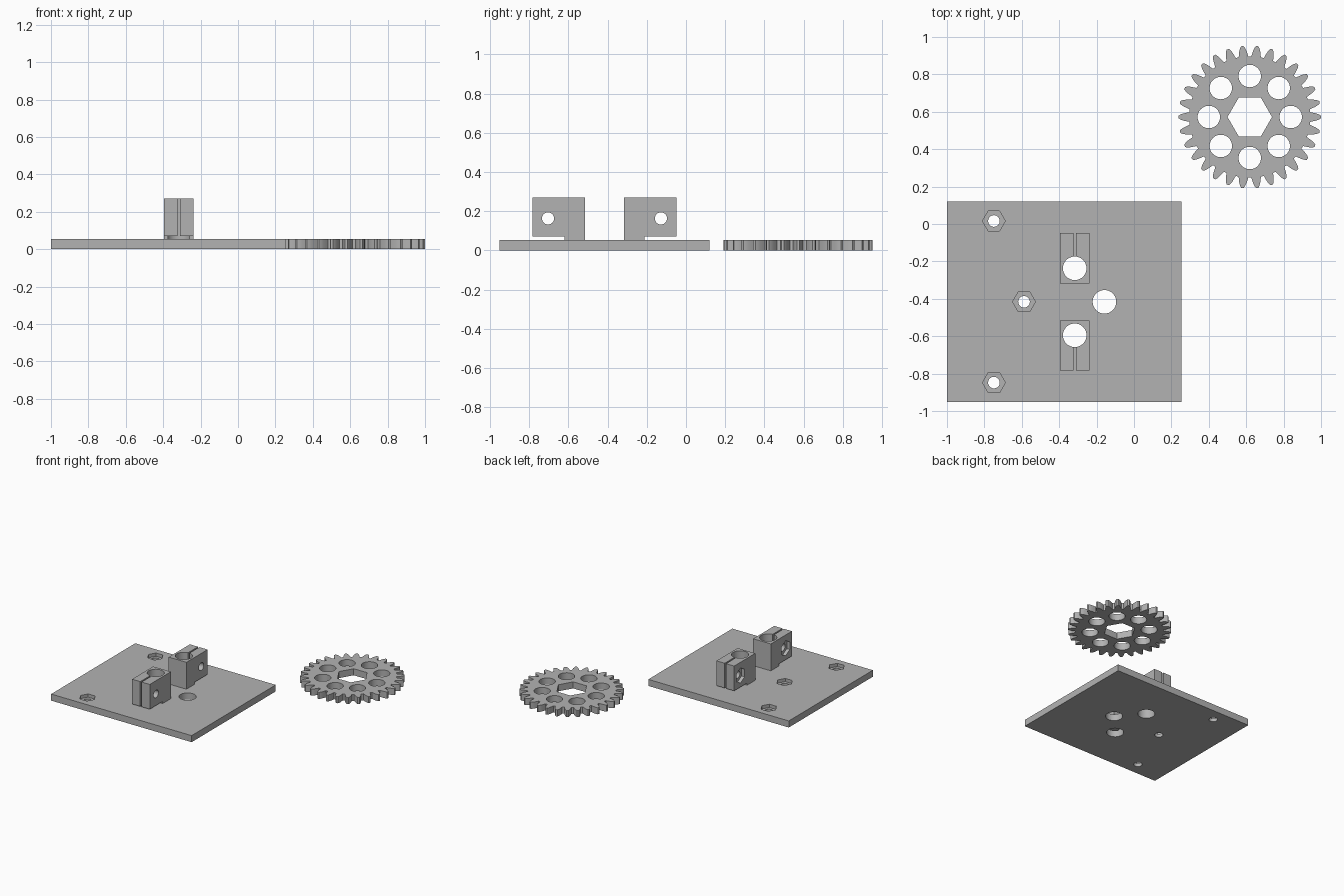
import bpy, bmesh
from math import radians, sin, cos, pi, tau
from mathutils import Matrix, Vector

cube = bpy.data.objects.get("Cube")
if cube:
    bpy.data.objects.remove(cube, do_unlink=True)

grey = bpy.data.materials.new("plain grey")
grey.use_nodes = True
colour = (0.45, 0.45, 0.45, 1)
grey.diffuse_color = colour
grey.node_tree.nodes["Principled BSDF"].inputs["Base Color"].default_value = colour

THICK = 0.053
MID_Y = -0.416      # line the two clamps mirror across
CLAMP_X = -0.317
HOLE_R, BOLT_R, NUT_R = 0.063, 0.031, 0.061


def prism(name, points, offset):
    """Extrude a closed outline of 3D points along an offset."""
    bm = bmesh.new()
    face = bm.faces.new([bm.verts.new(p) for p in points])
    extruded = bmesh.ops.extrude_face_region(bm, geom=[face])["geom"]
    verts = [g for g in extruded if isinstance(g, bmesh.types.BMVert)]
    bmesh.ops.translate(bm, vec=offset, verts=verts)
    bmesh.ops.recalc_face_normals(bm, faces=bm.faces)
    mesh = bpy.data.meshes.new(name)
    bm.to_mesh(mesh)
    bm.free()
    mesh.materials.append(grey)
    obj = bpy.data.objects.new(name, mesh)
    bpy.context.collection.objects.link(obj)
    return obj


def box(name, low, high):
    (x0, y0, z0), (x1, y1, z1) = low, high
    outline = [(x0, y0, z0), (x1, y0, z0), (x1, y1, z0), (x0, y1, z0)]
    return prism(name, outline, (0, 0, z1 - z0))


def rod(start, radius, length, sides=48, axis="Z"):
    """Round or hexagonal cutter running along Z or X from its start."""
    turn = Matrix.Identity(3) if axis == "Z" else Matrix.Rotation(pi / 2, 3, "Y")
    ring = [Vector((radius * cos(tau * i / sides), radius * sin(tau * i / sides), 0))
            for i in range(sides)]
    points = [turn @ p + Vector(start) for p in ring]
    return prism("cutter", points, turn @ Vector((0, 0, length)))


def cut(obj, cutters):
    bpy.context.view_layer.objects.active = obj
    for cutter in cutters:
        cutter.hide_render = True
        mod = obj.modifiers.new("cut", "BOOLEAN")
        mod.operation = "DIFFERENCE"
        mod.solver = "EXACT"
        mod.object = cutter
        bpy.ops.object.modifier_apply(modifier=mod.name)
        bpy.data.objects.remove(cutter, do_unlink=True)


def finish(obj):
    bpy.ops.object.select_all(action="DESELECT")
    obj.select_set(True)
    bpy.context.view_layer.objects.active = obj
    bpy.ops.object.shade_smooth_by_angle(angle=radians(20))


# Base plate with through holes and nut pockets
plate = box("base_plate", (-1, -0.952, 0), (0.253, 0.119, THICK))
big_holes = [(-0.158, MID_Y), (CLAMP_X, MID_Y + 0.179), (CLAMP_X, MID_Y - 0.179)]
nuts = [(-0.749, MID_Y + 0.432), (-0.588, MID_Y), (-0.749, MID_Y - 0.432)]
cutters = [rod((x, y, -0.1), HOLE_R, 0.3) for x, y in big_holes]
for x, y in nuts:
    cutters.append(rod((x, y, -0.1), BOLT_R, 0.3))
    cutters.append(rod((x, y, 0.027), NUT_R, 0.1, 6))
cut(plate, cutters)
finish(plate)

# Two split clamps facing away from each other
x0, x1 = CLAMP_X - 0.079, CLAMP_X + 0.079
outline = [(0.099, THICK), (0.204, THICK), (0.204, 0.07),
           (0.368, 0.07), (0.368, 0.27), (0.099, 0.27)]
for name, side in (("front_clamp", -1), ("back_clamp", 1)):
    points = [(x0, MID_Y + side * d, z) for d, z in outline]
    clamp = prism(name, points, (x1 - x0, 0, 0))
    bolt_y = MID_Y + side * 0.288
    ends = sorted((MID_Y + side * 0.179, MID_Y + side * 0.4))
    cut(clamp, [
        rod((CLAMP_X, MID_Y + side * 0.179, -0.1), HOLE_R, 0.5),
        box("slit", (CLAMP_X - 0.006, ends[0], 0), (CLAMP_X + 0.006, ends[1], 0.4)),
        rod((x0 - 0.1, bolt_y, 0.163), BOLT_R, 0.4, axis="X"),
        rod((x0 - 0.1, bolt_y, 0.163), NUT_R, 0.127, 6, axis="X"),
    ])
    finish(clamp)

# Spur gear with hexagonal bore and a ring of round holes
GX, GY, TEETH = 0.619, 0.572, 30
flank = [(0.324, 4.6), (0.338, 3.9), (0.355, 3.1), (0.37, 2.1), (0.381, 1.0)]
tooth = [(r, -a) for r, a in flank] + [(r, a) for r, a in reversed(flank)]
points = []
for i in range(TEETH):
    for r, a in tooth:
        angle = tau * i / TEETH + radians(a)
        points.append((GX + r * cos(angle), GY + r * sin(angle), 0))
gear = prism("spur_gear", points, (0, 0, THICK))
cutters = [rod((GX, GY, -0.1), 0.119, 0.3, 6)]
for i in range(8):
    a = tau * i / 8
    cutters.append(rod((GX + 0.219 * cos(a), GY + 0.219 * sin(a), -0.1), 0.06, 0.3))
cut(gear, cutters)
finish(gear)
